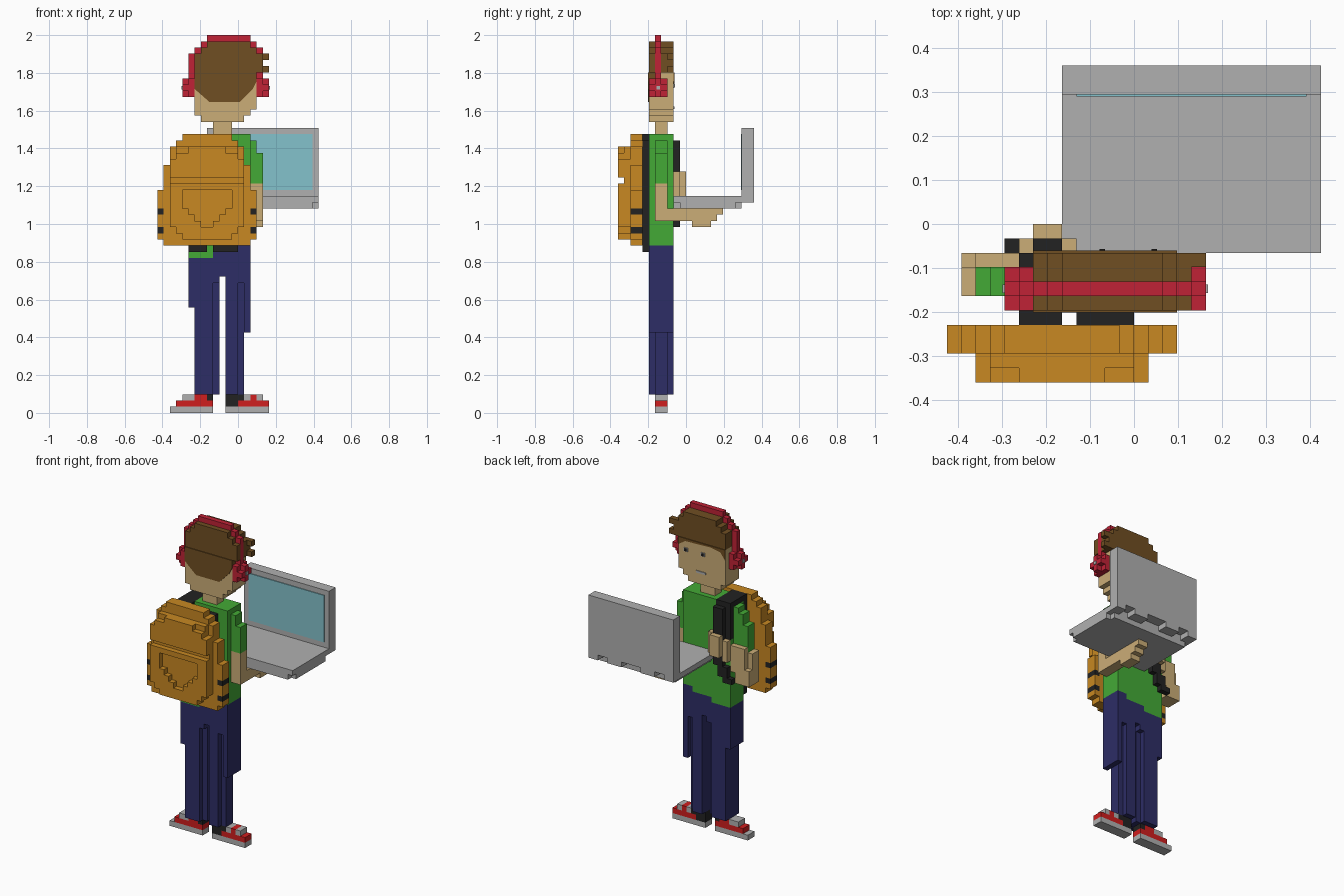
import bpy, bmesh

if "Cube" in bpy.data.objects:
    bpy.data.objects.remove(bpy.data.objects["Cube"])

V = 2 / 61          # one block; the figure is 61 blocks tall
SRGB = {
    "skin": (203, 173, 119), "hair_brown": (112, 78, 34), "crimson": (192, 34, 54),
    "shirt_green": (68, 170, 54), "pack_orange": (200, 136, 34), "denim_navy": (45, 45, 102),
    "black": (34, 34, 34), "light_grey": (176, 176, 176), "screen_cyan": (132, 194, 204),
    "shoe_red": (208, 30, 30),
}
NAMES = list(SRGB)
MATS = []
for name, rgb in SRGB.items():
    m = bpy.data.materials.new(name)
    m.diffuse_color = [((c / 255 + 0.055) / 1.055) ** 2.4 for c in rgb] + [1]
    m.use_nodes = True
    m.node_tree.nodes["Principled BSDF"].inputs["Base Color"].default_value = m.diffuse_color
    MATS.append(m)

cells = {}          # (x, y, z) -> (part, colour)


def fill(part, colour, x0, x1, y0, y1, z0, z1):
    for x in range(x0, x1):
        for y in range(y0, y1):
            for z in range(z0, z1):
                cells[x, y, z] = (part, colour)


def carve(x0, x1, y0, y1, z0, z1):
    for x in range(x0, x1):
        for y in range(y0, y1):
            for z in range(z0, z1):
                cells.pop((x, y, z), None)


def rows(part, colour, y0, y1, table):
    for z0, z1, x0, x1 in table:
        fill(part, colour, x0, x1, y0, y1, z0, z1)


# shoes: sole, upper, toe cap and ankle
fill("left_shoe", "light_grey", -11, -4, -5, -3, 0, 1)
fill("left_shoe", "shoe_red", -10, -4, -5, -3, 1, 2)
fill("left_shoe", "light_grey", -9, -7, -5, -3, 2, 3)
fill("left_shoe", "shoe_red", -7, -5, -5, -3, 2, 3)
fill("left_shoe", "black", -5, -4, -5, -3, 2, 3)
fill("right_shoe", "light_grey", -2, 5, -5, -3, 0, 1)
fill("right_shoe", "black", -2, 1, -5, -3, 1, 3)
fill("right_shoe", "shoe_red", 0, 5, -5, -3, 1, 2)
fill("right_shoe", "light_grey", 1, 2, -5, -3, 2, 3)
fill("right_shoe", "shoe_red", 2, 3, -5, -3, 2, 3)
fill("right_shoe", "light_grey", 3, 4, -5, -3, 2, 3)

# trousers
rows("trousers", "denim_navy", -6, -2, [
    (3, 17, -7, -3), (3, 13, -2, 1), (17, 22, -8, -3), (13, 22, -2, 2), (22, 27, -8, 2)])
for x in (-4, 0):                       # shallow inner folds
    carve(x, x + 1, -6, -5, 3, 21)
    carve(x, x + 1, -3, -2, 3, 21)

# shirt with a slanted hem, and sleeves
rows("shirt", "shirt_green", -6, -2, [
    (25, 26, -8, -4), (26, 27, -8, 0), (27, 44, -8, 2), (44, 45, -7, 2)])
rows("right_sleeve", "shirt_green", -5, -3, [(37, 42, 2, 4), (42, 44, 2, 3)])
rows("left_sleeve", "shirt_green", -5, -3, [(36, 41, -11, -8), (41, 43, -10, -8), (43, 44, -9, -8)])

# right arm reaching under the laptop
fill("right_arm", "skin", 2, 4, -5, -3, 31, 37)
fill("right_arm", "skin", 2, 4, -4, 6, 32, 33)
fill("right_arm", "skin", 2, 4, -4, 5, 31, 32)
fill("right_arm", "skin", 2, 4, 1, 4, 30, 31)

# left arm bent up, hand on the strap
fill("left_arm", "skin", -12, -9, -5, -2, 30, 33)
fill("left_arm", "skin", -12, -9, -5, -3, 33, 36)
fill("left_arm", "skin", -11, -8, -3, -2, 32, 37)

# backpack straps
for x0, x1 in ((-8, -5), (-4, 0)):
    fill("straps", "black", x0, x1, -7, -6, 26, 44)
fill("straps", "black", -8, -5, -7, -2, 44, 45)
rows("straps", "black", -2, -1, [
    (35, 44, -7, -5), (33, 35, -7, -5), (31, 33, -8, -6), (30, 31, -9, -7)])
fill("straps", "black", -8, -7, -3, -2, 38, 45)

# left hand around the strap
fill("left_hand", "skin", -8, -7, -2, -1, 34, 38)
fill("left_hand", "skin", -7, -5, -1, 0, 35, 39)
fill("left_hand", "skin", -5, -4, -2, -1, 35, 39)

# backpack: body, pockets, side stripes
rows("backpack", "pack_orange", -9, -7, [
    (27, 28, -12, 2), (28, 36, -13, 3), (36, 40, -12, 2),
    (40, 43, -11, 1), (43, 44, -10, 0), (44, 45, -9, -1)])
POCKETS = [(28, 29, -9, -1), (29, 30, -10, 0), (30, 37, -11, 1),
           (38, 41, -11, 1), (41, 42, -10, 0), (42, 43, -8, -2)]
rows("backpack", "pack_orange", -10, -9, POCKETS + [(37, 38, -11, 1), (42, 43, -10, 0)])
rows("backpack", "pack_orange", -11, -10, POCKETS)
for z0, z1, x0, x1 in ((33, 36, -9, -1), (32, 33, -8, -2), (31, 32, -7, -3), (30, 31, -6, -4)):
    carve(x0, x1, -11, -10, z0, z1)
for z in (29, 32):
    for x in (-13, 2):
        fill("backpack", "black", x, x + 1, -9, -7, z, z + 1)

# laptop: base, hinge blocks, lid
fill("laptop", "light_grey", -5, 13, -2, 9, 34, 35)
fill("laptop", "light_grey", -4, 12, -2, 9, 33, 34)
fill("laptop", "light_grey", 12, 13, -1, 8, 33, 34)
for x0, x1 in ((-5, -3), (-1, 2), (6, 9), (11, 13)):
    fill("laptop", "light_grey", x0, x1, 9, 11, 34, 35)
fill("laptop", "light_grey", -5, 13, 9, 11, 35, 46)

# neck, head, hair
fill("neck", "skin", -4, -1, -5, -3, 45, 47)
rows("head", "skin", -6, -2, [(47, 48, -6, 1), (48, 49, -7, 2), (49, 55, -7, 3)])
rows("hair", "hair_brown", -6, -2, [
    (55, 58, -7, 4), (58, 59, -6, 3), (59, 60, -5, 2)])
fill("hair", "hair_brown", -7, 3, -6, -5, 54, 55)
for z in (55, 57):
    fill("hair", "hair_brown", 4, 5, -3, -2, z, z + 1)

# headphones: stepped band and ear cups
rows("headphones", "crimson", -5, -4, [
    (60, 61, -5, 2), (59, 60, -6, -5), (59, 60, 2, 3), (58, 59, -7, -6), (58, 59, 3, 4),
    (54, 58, -8, -7), (54, 58, 3, 4)])
for inner, outer in ((-8, -9), (3, 4)):
    fill("headphones", "crimson", inner, inner + 1, -6, -3, 51, 54)
    fill("headphones", "crimson", outer, outer + 1, -5, -4, 51, 54)
    fill("headphones", "crimson", outer, outer + 1, -6, -3, 52, 53)

# turn the blocks into one outer skin per part
SIDES = {
    (1, 0, 0): ((1, 0, 0), (1, 1, 0), (1, 1, 1), (1, 0, 1)),
    (-1, 0, 0): ((0, 0, 0), (0, 0, 1), (0, 1, 1), (0, 1, 0)),
    (0, 1, 0): ((0, 1, 0), (0, 1, 1), (1, 1, 1), (1, 1, 0)),
    (0, -1, 0): ((0, 0, 0), (1, 0, 0), (1, 0, 1), (0, 0, 1)),
    (0, 0, 1): ((0, 0, 1), (1, 0, 1), (1, 1, 1), (0, 1, 1)),
    (0, 0, -1): ((0, 0, 0), (0, 1, 0), (1, 1, 0), (1, 0, 0)),
}


def finish(name, bm, colours):
    me = bpy.data.meshes.new(name)
    bm.to_mesh(me)
    bm.free()
    for c in colours:
        me.materials.append(MATS[NAMES.index(c)])
    bpy.context.collection.objects.link(bpy.data.objects.new(name, me))


for part in dict.fromkeys(p for p, c in cells.values()):
    own = {k: c for k, (p, c) in cells.items() if p == part}
    colours = list(dict.fromkeys(own.values()))
    bm, verts = bmesh.new(), {}
    for k, c in own.items():
        for d, corners in SIDES.items():
            if tuple(a + b for a, b in zip(k, d)) in cells:
                continue
            ring = []
            for o in corners:
                p = tuple(a + b for a, b in zip(k, o))
                if p not in verts:
                    verts[p] = bm.verts.new([a * V for a in p])
                ring.append(verts[p])
            bm.faces.new(ring).material_index = colours.index(c)
    finish(part, bm, colours)


# thin painted plates: outline in the x-z plane (or y-z when axis is 0)
def plate(name, colour, outline, at, out, axis=1):
    bm = bmesh.new()
    layers = []
    for depth in (at, at + out * 0.15):
        pts = [(a, depth, z) if axis else (depth, a, z) for a, z in outline]
        layers.append([bm.verts.new([c * V for c in p]) for p in pts])
    low, high = layers
    bm.faces.new(low)
    bm.faces.new(high)
    for i in range(len(low)):
        j = (i + 1) % len(low)
        bm.faces.new((low[i], low[j], high[j], high[i]))
    bmesh.ops.recalc_face_normals(bm, faces=bm.faces)
    finish(name, bm, [colour])


def rect(x0, x1, z0, z1):
    return [(x0, z0), (x1, z0), (x1, z1), (x0, z1)]


plate("laptop_screen", "screen_cyan", rect(-4, 12, 36, 45), 9, -1)
plate("back_hair", "hair_brown", [(-7, 55), (-7, 52.3), (-4.6, 50.2), (0.3, 50.2),
                                  (2.4, 52.3), (3, 53.5), (3, 55)], -6, -1)
plate("fringe", "hair_brown", [(-7, 55), (-7, 53), (-6, 54.3), (-4, 54.7), (1.5, 54.5),
                               (3, 53.5), (3, 55)], -2, 1)
for side, x in (("left", -2.2), ("right", 1.4)):
    plate(side + "_eye_white", "light_grey", rect(x - 0.4, x + 0.4, 52.5, 53.2), -2, 1)
    plate(side + "_pupil", "black", rect(x - 0.2, x + 0.2, 52.6, 53.1), -1.9, 1)
plate("mouth", "light_grey", rect(-2.8, -0.8, 49.1, 49.5), -2, 1)
for side, x, out in (("left", -9, -1), ("right", 5, 1)):
    plate(side + "_cup_badge", "light_grey", rect(-4.8, -4.2, 52.2, 52.8), x, out, 0)
